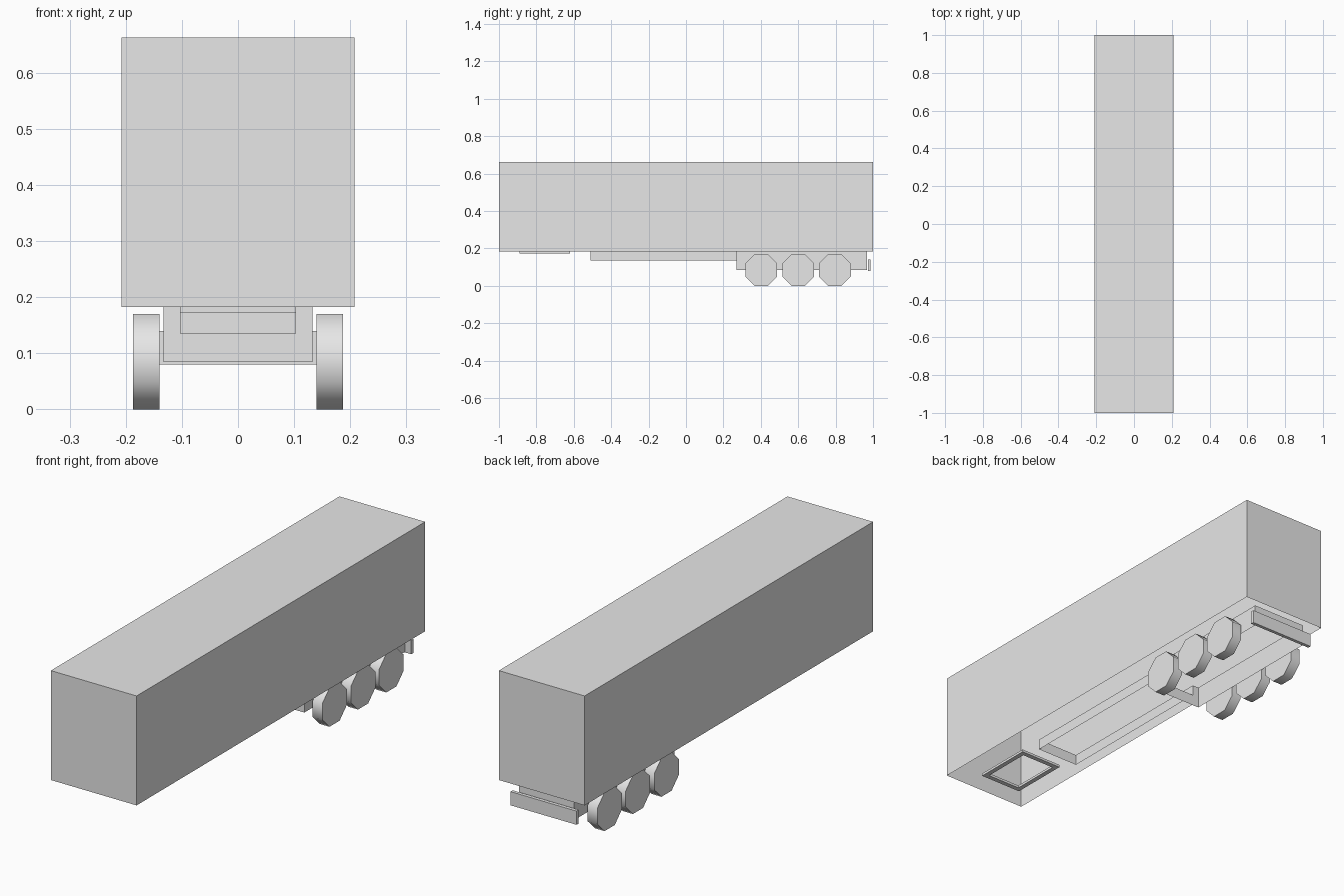
import bpy, bmesh, math
from mathutils import Matrix, Vector

cube = bpy.data.objects.get("Cube")
if cube:
    bpy.data.objects.remove(cube, do_unlink=True)

grey = bpy.data.materials.new("plain_grey")
grey.use_nodes = True
grey.diffuse_color = (0.8, 0.8, 0.8, 1)
grey.node_tree.nodes["Principled BSDF"].inputs["Base Color"].default_value = (0.8, 0.8, 0.8, 1)

UP, DOWN, FRONT, BACK = (Vector(v) for v in ((0, 0, 1), (0, 0, -1), (0, -1, 0), (0, 1, 0)))


def finish(name, bm):
    mesh = bpy.data.meshes.new(name)
    bm.to_mesh(mesh)
    bm.free()
    mesh.materials.append(grey)
    obj = bpy.data.objects.new(name, mesh)
    bpy.context.collection.objects.link(obj)
    return obj


def box(name, half_width, y, z, open_sides=()):
    """Box centred on x, with the faces towards open_sides left out."""
    bm = bmesh.new()
    size = Matrix.Diagonal((2 * half_width, y[1] - y[0], z[1] - z[0], 1))
    centre = Matrix.Translation((0, sum(y) / 2, sum(z) / 2))
    bmesh.ops.create_cube(bm, size=1, matrix=centre @ size)
    bm.normal_update()
    gone = [f for f in bm.faces if any(f.normal.dot(d) > 0.9 for d in open_sides)]
    bmesh.ops.delete(bm, geom=gone, context='FACES')
    return finish(name, bm)


FLOOR = 0.183
RAIL_W, RAIL_Z = 0.103, 0.135
BOGIE_W, BOGIE_Z, BOGIE_Y = 0.133, 0.085, 0.27

# Cargo body, open underneath
box("cargo_body", 0.208, (-1, 1), (FLOOR, 0.663), [DOWN])

# Hollow chassis parts
box("centre_rail", RAIL_W, (-0.51, BOGIE_Y), (RAIL_Z, FLOOR), [UP, DOWN, BACK])
box("bogie_frame", BOGIE_W, (BOGIE_Y, 0.967), (BOGIE_Z, FLOOR), [UP, DOWN, FRONT])

# Bogie front plate, notched where the rail enters
bm = bmesh.new()
half = [(BOGIE_W, BOGIE_Z), (BOGIE_W, FLOOR), (RAIL_W, FLOOR), (RAIL_W, RAIL_Z)]
outline = half + [(-x, z) for x, z in reversed(half)]
bm.faces.new([bm.verts.new((x, BOGIE_Y, z)) for x, z in reversed(outline)])
finish("bogie_front_plate", bm)

# Coupling plate: a slab with a square opening
plate = box("coupling_plate", RAIL_W, (-0.89, -0.62), (0.172, FLOOR))
bm = bmesh.new()
bm.from_mesh(plate.data)
bm.normal_update()
caps = [f for f in bm.faces if abs(f.normal.z) > 0.9]
bmesh.ops.inset_individual(bm, faces=caps, thickness=0.03)
bmesh.ops.bridge_loops(bm, edges=[e for f in caps for e in f.edges])
bmesh.ops.delete(bm, geom=caps, context='FACES_ONLY')
bm.to_mesh(plate.data)
bm.free()

# Rear bumper
box("rear_bumper", 0.16, (0.972, 0.987), (0.08, 0.14))

# Three pairs of eight-sided wheels
FLAT_RADIUS = 0.085
for side, label in ((1, "left"), (-1, "right")):
    for number, y in enumerate((0.402, 0.6, 0.796), 1):
        bm = bmesh.new()
        radius = FLAT_RADIUS / math.cos(math.pi / 8)
        place = (Matrix.Translation((side * 0.1635, y, FLAT_RADIUS))
                 @ Matrix.Rotation(math.pi / 2, 4, 'Y')
                 @ Matrix.Rotation(math.pi / 8, 4, 'Z'))
        bmesh.ops.create_cone(bm, cap_ends=True, segments=8, radius1=radius,
                              radius2=radius, depth=0.047, matrix=place)
        wheel = finish(f"{label}_wheel_{number}", bm)
        bpy.ops.object.select_all(action='DESELECT')
        wheel.select_set(True)
        bpy.context.view_layer.objects.active = wheel
        bpy.ops.object.shade_smooth_by_angle(angle=math.radians(50))
